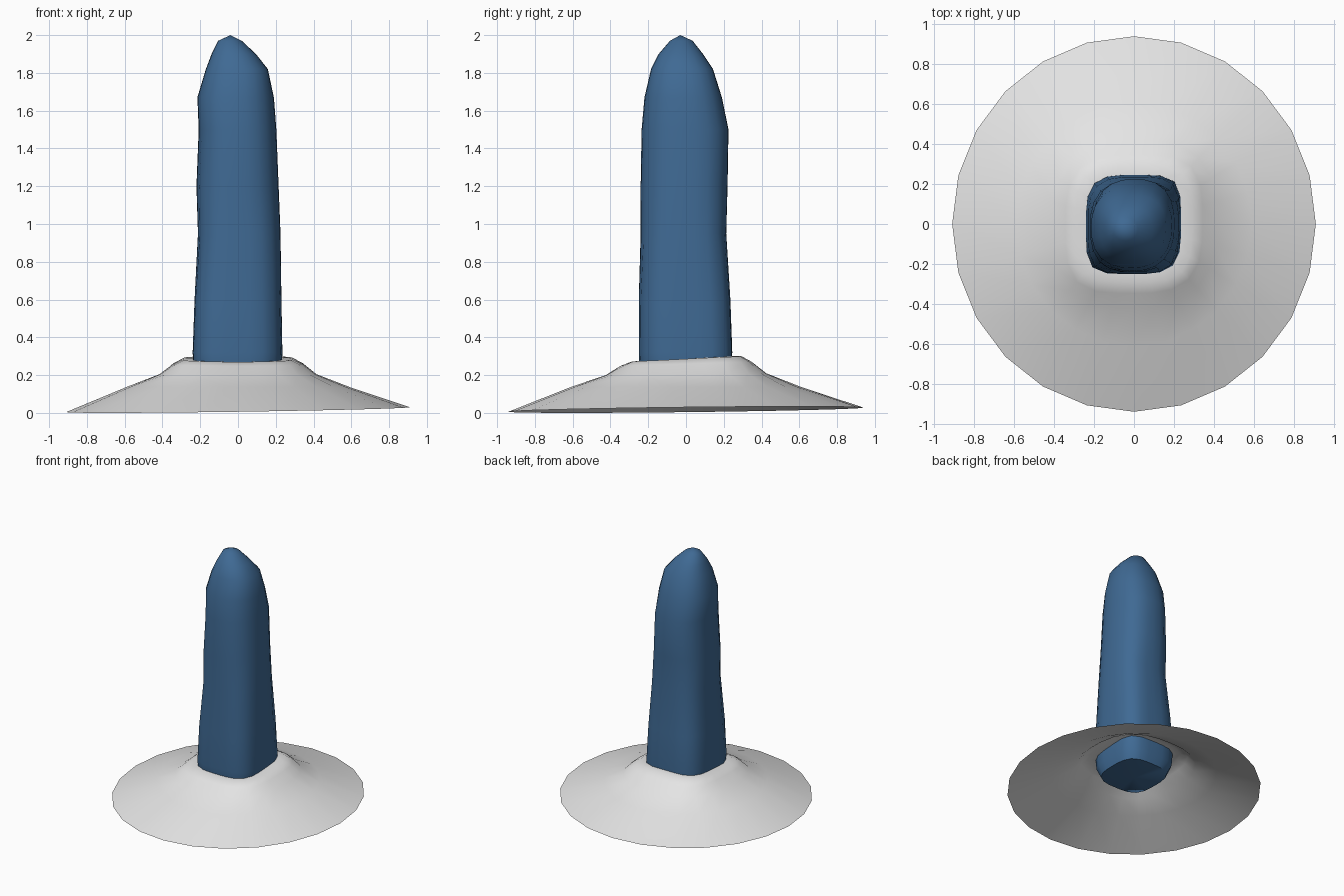
import bpy, bmesh, math

if "Cube" in bpy.data.objects:
    bpy.data.objects.remove(bpy.data.objects["Cube"])


def material(name, rgb):
    m = bpy.data.materials.new(name)
    m.diffuse_color = (*rgb, 1)
    m.use_nodes = True
    m.node_tree.nodes["Principled BSDF"].inputs["Base Color"].default_value = m.diffuse_color
    return m


def squircle(a, x0, x1, y0, y1, n):
    """Point of a rounded square with its own extent on each side."""
    c, s = math.cos(a), math.sin(a)
    # two opposite corners are more strongly chamfered than the others
    n = n if c * s > 0 else 2 + (n - 2) * 0.6
    r = (abs(c) ** n + abs(s) ** n) ** (-1 / n)
    return ((x0 + x1) / 2 + (x1 - x0) / 2 * r * c,
            (y0 + y1) / 2 + (y1 - y0) / 2 * r * s)


def loft(name, rings, mat, bottom=None, top=None, angle=60):
    """Skin rings from bottom to top, optionally closed with points."""
    bm = bmesh.new()
    rows = [[bm.verts.new(p) for p in ring] for ring in rings]
    n = len(rows[0])
    for low, up in zip(rows, rows[1:]):
        for i in range(n):
            j = (i + 1) % n
            bm.faces.new((low[i], low[j], up[j], up[i]))
    if bottom:
        v = bm.verts.new(bottom)
        for i in range(n):
            bm.faces.new((rows[0][(i + 1) % n], rows[0][i], v))
    if top:
        v = bm.verts.new(top)
        for i in range(n):
            bm.faces.new((rows[-1][i], rows[-1][(i + 1) % n], v))
    me = bpy.data.meshes.new(name)
    bm.to_mesh(me)
    bm.free()
    me.materials.append(mat)
    ob = bpy.data.objects.new(name, me)
    bpy.context.collection.objects.link(ob)
    bpy.ops.object.select_all(action='DESELECT')
    ob.select_set(True)
    bpy.context.view_layer.objects.active = ob
    bpy.ops.object.shade_smooth_by_angle(angle=math.radians(angle))
    return ob


blue = material("slate blue", (0.05, 0.143, 0.295))
white = material("pale grey", (0.78, 0.78, 0.78))

# Pillar: z, x min, x max, y min, y max, squareness
sections = [
    (0.13, -0.21, 0.21, -0.22, 0.215, 3.6),
    (0.20, -0.235, 0.23, -0.245, 0.24, 4.4),
    (0.32, -0.24, 0.235, -0.25, 0.245, 4.8),
    (0.60, -0.23, 0.23, -0.25, 0.235, 4.2),
    (0.95, -0.212, 0.225, -0.24, 0.213, 3.2),
    (1.20, -0.22, 0.215, -0.24, 0.22, 2.8),
    (1.50, -0.208, 0.203, -0.235, 0.225, 2.6),
    (1.67, -0.215, 0.19, -0.22, 0.19, 2.5),
    (1.82, -0.17, 0.158, -0.185, 0.143, 2.6),
    (1.90, -0.14, 0.095, -0.145, 0.09, 2.2),
    (1.97, -0.105, 0.02, -0.085, 0.035, 2),
]
SIDES = 24
angles = [2 * math.pi * i / SIDES for i in range(SIDES)]
rings = [[(*squircle(a, *s[1:]), s[0]) for a in angles] for s in sections]
loft("pillar", rings, blue, bottom=(0, 0, 0.11), top=(-0.04, -0.03, 2.0))

# Skirt: an open sheet from a wavy round rim up to a collar around the pillar.
# Each step: radius, height, share of the pillar's square outline
steps = [(0.925, 0.0, 0), (0.60, 0.137, 0), (0.42, 0.205, 0.3),
         (0.345, 0.26, 0.7), (0.29, 0.286, 1), (0.232, 0.286, 1)]
rings = []
for r, z, sq in steps:
    ring = []
    for a in angles:
        x, y = squircle(a, -r, r, -r, r, 2 + 2.6 * sq)
        stretch = 0.016 * (1 - sq)
        if z == 0:
            h = 0.017 + 0.017 * math.cos(a - math.radians(40))
        else:
            h = z + 0.016 * math.sin(a) * sq
        ring.append((x * (1 - stretch), y * (1 + stretch), h))
    rings.append(ring)
loft("skirt", rings, white)
